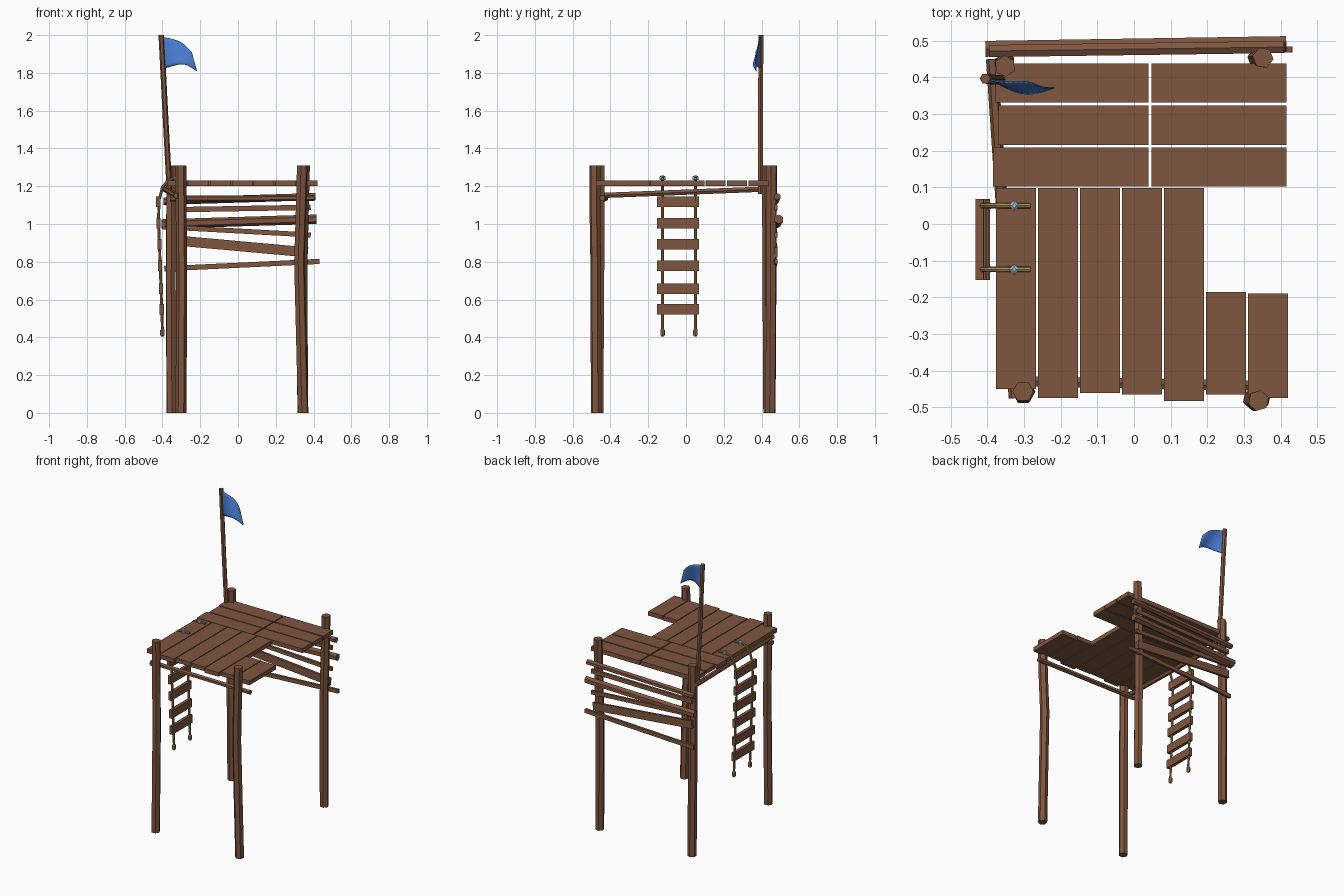
import bpy, bmesh, math
from mathutils import Vector

if "Cube" in bpy.data.objects:
    bpy.data.objects.remove(bpy.data.objects["Cube"])


def material(name, rgb):
    m = bpy.data.materials.new(name)
    m.diffuse_color = (*rgb, 1)
    m.use_nodes = True
    m.node_tree.nodes["Principled BSDF"].inputs["Base Color"].default_value = m.diffuse_color
    return m


WOOD = material("brown wood", (0.21, 0.092, 0.05))
ROPE = material("tan rope", (0.37, 0.25, 0.10))
BLUE = material("flag blue", (0.065, 0.20, 0.62))
STEEL = material("pale blue metal", (0.32, 0.52, 0.65))


def finish(name, bm, mat):
    bmesh.ops.recalc_face_normals(bm, faces=bm.faces)
    me = bpy.data.meshes.new(name)
    bm.to_mesh(me)
    bm.free()
    me.materials.append(mat)
    ob = bpy.data.objects.new(name, me)
    bpy.context.collection.objects.link(ob)
    return ob


def tube(name, pts, r, mat=WOOD, sides=6, turn=0.0):
    """Sweep a regular polygon along a path; r is one radius or one per point."""
    pts = [Vector(p) for p in pts]
    radii = r if isinstance(r, (list, tuple)) else [r] * len(pts)
    bm = bmesh.new()
    rings = []
    total = (pts[-1] - pts[0]).normalized()
    ref = Vector((0, 1, 0)) if abs(total.y) < 0.8 else Vector((0, 0, 1))
    for i, p in enumerate(pts):
        d = (pts[min(i + 1, len(pts) - 1)] - pts[max(i - 1, 0)]).normalized()
        if abs(total.z) > 0.95 and sides == 6:
            d = Vector((0, 0, 1))            # level cuts on upright posts
        a = ref.cross(d).normalized()
        b = d.cross(a)
        ring = []
        for k in range(sides):
            t = turn + 2 * math.pi * k / sides
            ring.append(bm.verts.new(p + radii[i] * (math.cos(t) * a + math.sin(t) * b)))
        rings.append(ring)
    for u, v in zip(rings, rings[1:]):
        for k in range(sides):
            n = (k + 1) % sides
            bm.faces.new((u[k], u[n], v[n], v[k]))
    bm.faces.new(rings[0])
    bm.faces.new(rings[-1])
    return finish(name, bm, mat)


def board(name, p, q, height, thick):
    """Flat board between two points, standing on edge."""
    p, q = Vector(p), Vector(q)
    d = (q - p).normalized()
    side = Vector((0, 0, 1)).cross(d).normalized()
    up = d.cross(side)
    bm = bmesh.new()
    ends = []
    for e in (p, q):
        ends.append([bm.verts.new(e + side * s * thick / 2 + up * u * height / 2)
                     for s, u in ((-1, -1), (1, -1), (1, 1), (-1, 1))])
    for k in range(4):
        n = (k + 1) % 4
        bm.faces.new((ends[0][k], ends[0][n], ends[1][n], ends[1][k]))
    bm.faces.new(ends[0])
    bm.faces.new(ends[1])
    return finish(name, bm, WOOD)


# Four crooked corner posts
posts = {
    "front_left_post": [(-0.302, -0.463, 0), (-0.298, -0.458, 0.7), (-0.303, -0.457, 1.31)],
    "front_right_post": [(0.345, -0.475, 0), (0.325, -0.478, 0.8), (0.333, -0.482, 1.05), (0.34, -0.482, 1.31)],
    "back_left_post": [(-0.352, 0.438, 0), (-0.356, 0.434, 0.7), (-0.352, 0.431, 1.31)],
    "back_right_post": [(0.343, 0.447, 0), (0.338, 0.452, 0.75), (0.352, 0.454, 1.31)],
}
for i, (name, pts) in enumerate(posts.items()):
    tube(name, pts, 0.029, turn=0.3 * i)

# Deck: lengthwise front boards, two of them short, then three crosswise rows
ZDECK, TDECK = 1.217, 0.029
fronts = [(0.098, -0.45), (0.098, -0.475), (0.098, -0.461), (0.098, -0.465),
          (0.098, -0.483), (-0.185, -0.465), (-0.19, -0.475)]


def deck_board(name, x0, x1, y0, y1):
    if x1 - x0 > y1 - y0:
        # board() takes its height vertically and thickness sideways
        board(name, (x0, (y0 + y1) / 2, ZDECK), (x1, (y0 + y1) / 2, ZDECK), TDECK, y1 - y0)
    else:
        board(name, ((x0 + x1) / 2, y0, ZDECK), ((x0 + x1) / 2, y1, ZDECK), TDECK, x1 - x0)


for i, (yb, yf) in enumerate(fronts):
    x = -0.377 + i * 0.1147
    deck_board(f"deck_board_{i + 1}", x, x + 0.109, yf, yb)
for i, (y, xl) in enumerate([(0.102, -0.385), (0.216, -0.37), (0.331, -0.378)]):
    deck_board(f"back_deck_left_{i + 1}", xl, 0.04, y, y + 0.107)
    deck_board(f"back_deck_right_{i + 1}", 0.048, 0.416, y, y + 0.107)

# Deck support poles at the front and left
tube("front_beam", [(-0.36, -0.428, 1.135), (0.405, -0.443, 1.137)], 0.016)
tube("left_beam", [(-0.326, -0.475, 1.15), (-0.388, 0.45, 1.186)], 0.016)

# Back rails: two round poles and four boards
tube("back_rail_upper", [(-0.395, 0.472, 1.12), (0.41, 0.483, 1.145)], 0.019)
tube("back_rail_lower", [(-0.405, 0.478, 1.0), (0.415, 0.491, 1.025)], 0.025)
for i, (x0, z0, x1, z1, h) in enumerate([(-0.375, 1.075, 0.385, 1.088, 0.028),
                                         (-0.40, 0.985, 0.385, 0.942, 0.026),
                                         (-0.375, 0.917, 0.37, 0.85, 0.053),
                                         (-0.39, 0.763, 0.432, 0.802, 0.027)]):
    board(f"back_rail_board_{i + 1}", (x0, 0.466, z0), (x1, 0.476, z1), h, 0.016)

# Rope ladder over the left edge
def rope_x(z):
    return -0.422 + 0.022 * min(1, max(0, (1.05 - z) / 0.6))


for side, y in (("front", -0.124), ("back", 0.05)):
    path = [(-0.283, 1.239), (-0.33, 1.243), (-0.37, 1.232), (-0.40, 1.195), (-0.417, 1.13)]
    path += [(rope_x(z), z) for z in (1.03, 0.85, 0.65, 0.44)]
    tube(f"{side}_rope", [(x, y, z) for x, z in path], 0.0075, ROPE, 8)
    tube(f"{side}_rope_end", [(-0.40, y, z) for z in (0.445, 0.438, 0.412, 0.405)],
         [0.007, 0.012, 0.012, 0.007], ROPE, 8)
    # Faceted metal fixing on the deck
    tube(f"{side}_rope_fixing", [(-0.327, y, 1.232), (-0.327, y, 1.252), (-0.327, y, 1.257)],
         [0.015, 0.015, 0.006], STEEL, 4)
for i, z in enumerate((1.118, 1.005, 0.892, 0.78, 0.658, 0.549)):
    x = rope_x(z)
    board(f"ladder_rung_{i + 1}", (x, -0.153, z), (x, 0.068, z), 0.056, 0.022)

# Leaning flag pole
tube("flag_pole", [(-0.362, 0.394, 1.16), (-0.383, 0.394, 1.55), (-0.406, 0.397, 2.0)], 0.015)

# Waving flag: rows from top to bottom, smoothed by subdivision
top = [(-0.40, 0.395, 1.99), (-0.35, 0.383, 1.982), (-0.29, 0.393, 1.96), (-0.245, 0.37, 1.91)]
bottom = [(-0.39, 0.395, 1.823), (-0.335, 0.362, 1.84), (-0.28, 0.35, 1.853), (-0.217, 0.372, 1.808)]
bm = bmesh.new()
rows = [[bm.verts.new(Vector(a).lerp(Vector(b), t)) for a, b in zip(top, bottom)]
        for t in (0, 0.5, 1)]
for u, v in zip(rows, rows[1:]):
    for k in range(3):
        bm.faces.new((u[k], u[k + 1], v[k + 1], v[k]))
for f in bm.faces:
    f.smooth = True
flag = finish("flag", bm, BLUE)
sub = flag.modifiers.new("waves", 'SUBSURF')
sub.levels = sub.render_levels = 2
sub.boundary_smooth = 'PRESERVE_CORNERS'
sol = flag.modifiers.new("cloth", 'SOLIDIFY')
sol.thickness = 0.004
sol.offset = 0
